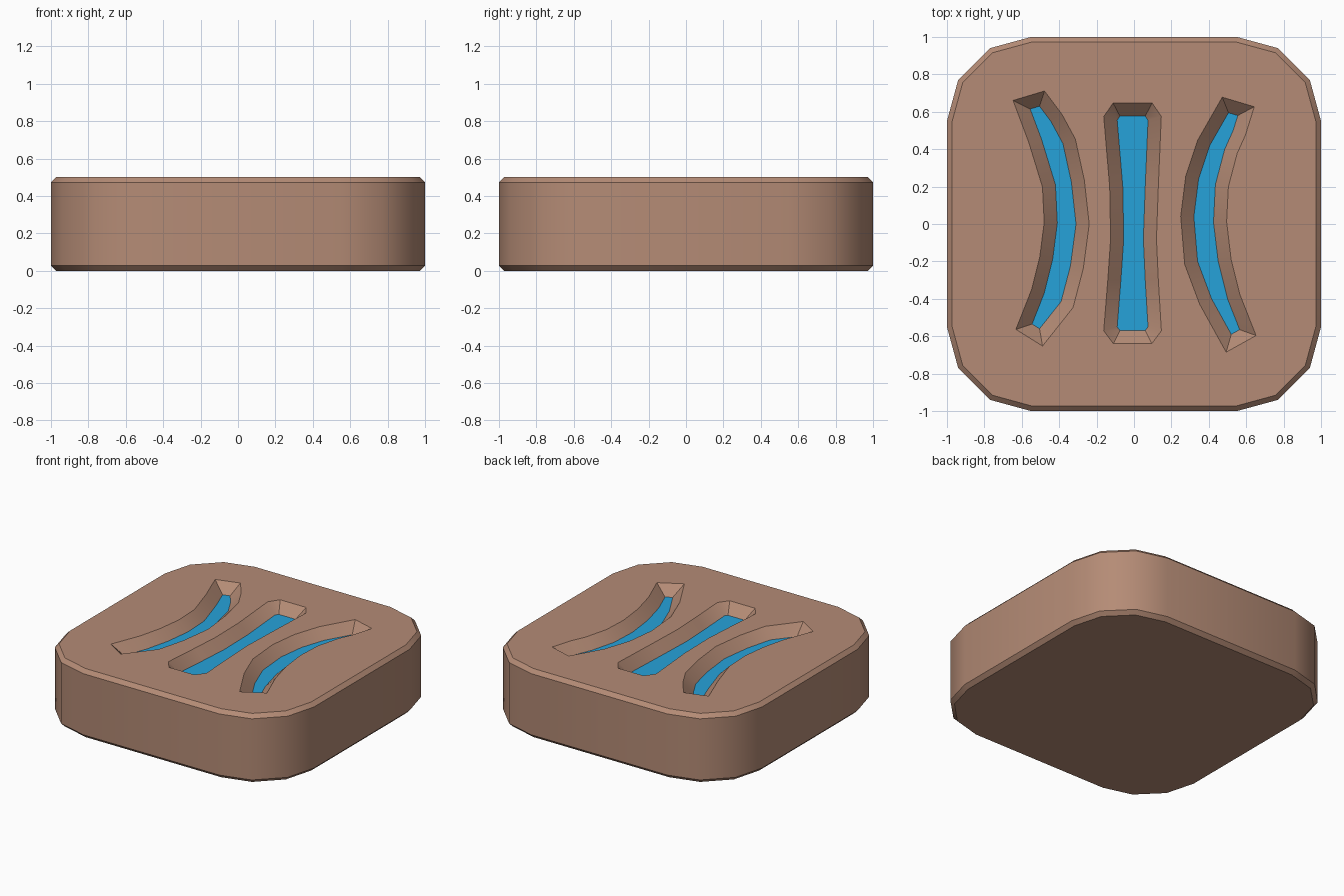
import bpy, bmesh, math
from mathutils import Vector

if "Cube" in bpy.data.objects:
    bpy.data.objects.remove(bpy.data.objects["Cube"])

HEIGHT, CHAMFER, DEPTH = 0.5, 0.027, 0.07


def material(name, rgb):
    m = bpy.data.materials.new(name)
    m.diffuse_color = (*rgb, 1)
    m.use_nodes = True
    m.node_tree.nodes["Principled BSDF"].inputs["Base Color"].default_value = m.diffuse_color
    return m


def offset(points, d):
    """Mitred outward offset of a closed outline."""
    pts = [Vector(p) for p in points]
    n = len(pts)
    area = sum(pts[i].x * pts[(i + 1) % n].y - pts[(i + 1) % n].x * pts[i].y for i in range(n))
    s = 1 if area > 0 else -1
    out = []
    for i, p in enumerate(pts):
        a = (p - pts[i - 1]).normalized()
        b = (pts[(i + 1) % n] - p).normalized()
        na, nb = Vector((a.y, -a.x)) * s, Vector((b.y, -b.x)) * s
        out.append(p + (na + nb) * d / (1 + na.dot(nb)))
    return out


def ring(bm, points, z):
    return [bm.verts.new((p[0], p[1], z)) for p in points]


def bridge(bm, a, b):
    n = len(a)
    for i in range(n):
        j = (i + 1) % n
        bm.faces.new((a[i], a[j], b[j], b[i]))


def loop_edges(bm, r):
    return [bm.edges.get((r[i - 1], r[i])) for i in range(len(r))]


# Outer outline: square with three-segment rounded corners
corner = [(1, .55), (.94, .77), (.77, .94), (.55, 1)]
outline = []
for k in range(4):
    c, s = round(math.cos(k * math.pi / 2)), round(math.sin(k * math.pi / 2))
    outline += [(x * c - y * s, x * s + y * c) for x, y in corner]
inner = offset(outline, -CHAMFER)

# Floor outlines of the three grooves
left = [(-.555, .615), (-.505, .63), (-.445, .55), (-.38, .43), (-.335, .225), (-.31, 0),
        (-.34, -.225), (-.39, -.415), (-.505, -.56), (-.545, -.535), (-.48, -.37),
        (-.435, -.19), (-.41, .005), (-.42, .21), (-.495, .455)]
middle = [(-.09, .555), (-.075, .577), (.06, .577), (.075, .555), (.06, .2), (.05, -.08),
          (.06, -.3), (.075, -.55), (.06, -.57), (-.075, -.57), (-.09, -.55),
          (-.07, -.3), (-.055, -.08), (-.06, .2)]
right = [(.505, .595), (.555, .58), (.53, .5), (.485, .4), (.435, .21), (.425, .01),
         (.45, -.2), (.50, -.4), (.565, -.565), (.52, -.59), (.415, -.4),
         (.34, -.2), (.32, .04), (.345, .24), (.405, .42)]

bm = bmesh.new()

# Block sides and chamfers
levels = [ring(bm, inner, 0), ring(bm, outline, CHAMFER),
          ring(bm, outline, HEIGHT - CHAMFER), ring(bm, inner, HEIGHT)]
bm.faces.new(levels[0])
for a, b in zip(levels, levels[1:]):
    bridge(bm, a, b)
top_edges = loop_edges(bm, levels[-1])

# Grooves: sloped walls and coloured floors
for shape in (left, middle, right):
    floor = ring(bm, shape, HEIGHT - DEPTH)
    rim = ring(bm, offset(shape, DEPTH), HEIGHT)
    bridge(bm, floor, rim)
    bm.faces.new(floor).material_index = 1
    top_edges += loop_edges(bm, rim)

# Top surface around the grooves
bmesh.ops.triangle_fill(bm, edges=top_edges, use_beauty=True, normal=(0, 0, 1))
bmesh.ops.recalc_face_normals(bm, faces=bm.faces)

mesh = bpy.data.meshes.new("grooved_block")
bm.to_mesh(mesh)
bm.free()
mesh.materials.append(material("warm brown", (0.46, 0.26, 0.18)))
mesh.materials.append(material("bright blue", (0.019, 0.36, 0.70)))
block = bpy.data.objects.new("grooved_block", mesh)
bpy.context.collection.objects.link(block)
bpy.context.view_layer.objects.active = block
block.select_set(True)
bpy.ops.object.shade_smooth_by_angle(angle=math.radians(35))
